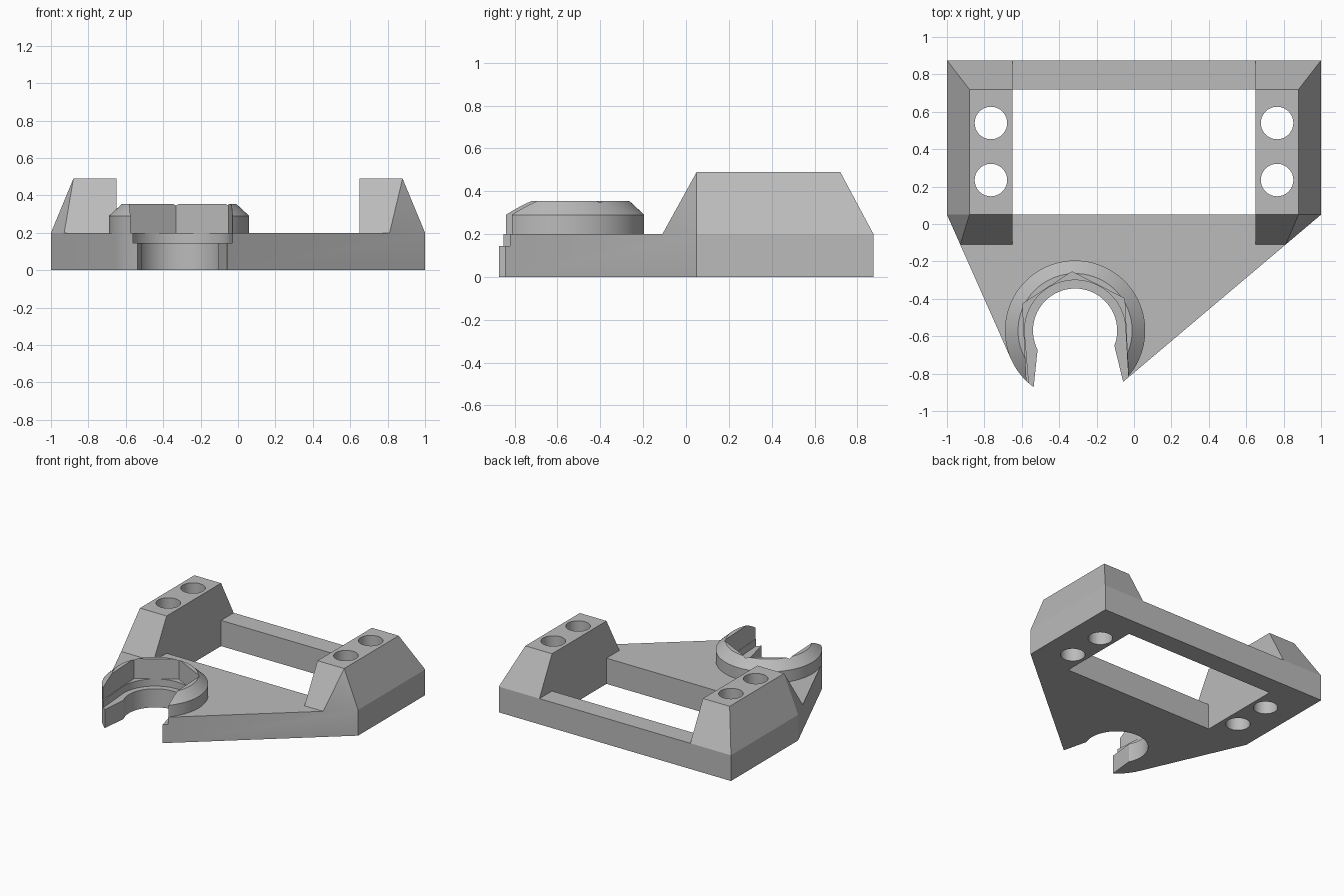
import bpy, bmesh
from math import sin, cos, radians, degrees, atan2, acos, hypot

old = bpy.data.objects.get("Cube")
if old:
    bpy.data.objects.remove(old, do_unlink=True)

# Shared dimensions
CX, CY = -0.315, -0.57      # ring centre
RING_R, HOLE_R, STEP_R, HEX_R = 0.375, 0.225, 0.27, 0.315
DECK, STEP_Z, RING_Z, TOWER_Z = 0.2, 0.145, 0.355, 0.49
SHOULDER, BACK, INNER = 0.05, 0.875, 0.65

grey = bpy.data.materials.new("plain grey")
grey.use_nodes = True
colour = (0.5, 0.5, 0.5, 1)
grey.diffuse_color = colour
grey.node_tree.nodes["Principled BSDF"].inputs["Base Color"].default_value = colour


def make(name, bm):
    bmesh.ops.recalc_face_normals(bm, faces=bm.faces)
    mesh = bpy.data.meshes.new(name)
    bm.to_mesh(mesh)
    bm.free()
    mesh.materials.append(grey)
    obj = bpy.data.objects.new(name, mesh)
    bpy.context.collection.objects.link(obj)
    return obj


def prism(name, outline, z0, z1):
    bm = bmesh.new()
    face = bm.faces.new([bm.verts.new((x, y, z0)) for x, y in outline])
    top = bmesh.ops.extrude_face_region(bm, geom=[face])["geom"]
    for v in top:
        if isinstance(v, bmesh.types.BMVert):
            v.co.z = z1
    return make(name, bm)


def hull(name, points):
    bm = bmesh.new()
    for p in points:
        bm.verts.new(p)
    bmesh.ops.convex_hull(bm, input=bm.verts)
    bmesh.ops.dissolve_limit(bm, angle_limit=radians(1), verts=bm.verts, edges=bm.edges)
    return make(name, bm)


def arc(x, y, r, start, end, steps):
    angles = [radians(start + (end - start) * i / steps) for i in range(steps + 1)]
    return [(x + r * cos(a), y + r * sin(a)) for a in angles]


def combine(target, other, operation):
    mod = target.modifiers.new(operation.lower(), "BOOLEAN")
    mod.operation, mod.solver, mod.object = operation, "EXACT", other
    bpy.context.view_layer.objects.active = target
    bpy.ops.object.modifier_apply(modifier=mod.name)
    bpy.data.objects.remove(other, do_unlink=True)


def tangent(side):
    # Angle at which the plate edge from a shoulder corner touches the ring
    dx, dy = side - CX, SHOULDER - CY
    return degrees(atan2(dy, dx) - side * acos(RING_R / hypot(dx, dy)))


def edge_x(side, y):
    a = radians(tangent(side))
    tx, ty = CX + RING_R * cos(a), CY + RING_R * sin(a)
    return side + (tx - side) * (SHOULDER - y) / (SHOULDER - ty)


# Base plate, tapering to the ring
outline = [(1, SHOULDER), (1, BACK), (-1, BACK), (-1, SHOULDER)]
outline += arc(CX, CY, RING_R, tangent(-1), tangent(1) + 360, 24)
body = prism("mount_body", outline, 0, DECK)
window = [(-INNER, SHOULDER), (INNER, SHOULDER), (INNER, 0.72), (-INNER, 0.72)]
combine(body, prism("window_cutter", window, -1, 1), "DIFFERENCE")

# Sloped towers on both sides
for side in (-1, 1):
    toe = -0.11
    low = [(INNER, BACK), (1, BACK), (1, SHOULDER), (side * edge_x(side, toe), toe), (INNER, toe)]
    high = [(x, y) for x in (INNER, 0.88) for y in (SHOULDER, 0.72)]
    points = [(side * x, y, DECK) for x, y in low] + [(side * x, y, TOWER_Z) for x, y in high]
    combine(body, hull("tower", points), "UNION")

# Ring collar with chamfered top
collar = [(x, y, z) for r, z in ((RING_R, DECK), (RING_R, 0.29), (0.305, RING_Z))
          for x, y in arc(CX, CY, r, 0, 357, 119)]
combine(body, hull("ring_collar", collar), "UNION")

# Screw holes
for x in (-0.765, 0.765):
    for y in (0.235, 0.54):
        combine(body, prism("screw_cutter", arc(x, y, 0.087, 0, 350, 35), -1, 1), "DIFFERENCE")

# Open socket: through bore, round step and hexagonal pocket, all open to the front
bore = arc(CX, CY, HOLE_R, -21, 207, 56) + [(-0.55, -1), (-0.02, -1)]
step = arc(CX, CY, STEP_R, 0, 180, 48) + [(-0.55, -1), (-0.02, -1)]
pocket = arc(CX, CY, HEX_R, 33, 153, 2) + [(-0.567, -1), (-0.02, -1)]
for name, shape, z in (("bore", bore, -1), ("step", step, STEP_Z), ("pocket", pocket, DECK)):
    combine(body, prism(name + "_cutter", shape, z, 1), "DIFFERENCE")

# Smooth curved walls, keep edges crisp
bpy.ops.object.select_all(action="DESELECT")
body.select_set(True)
bpy.context.view_layer.objects.active = body
bpy.ops.object.shade_smooth_by_angle(angle=radians(20))
